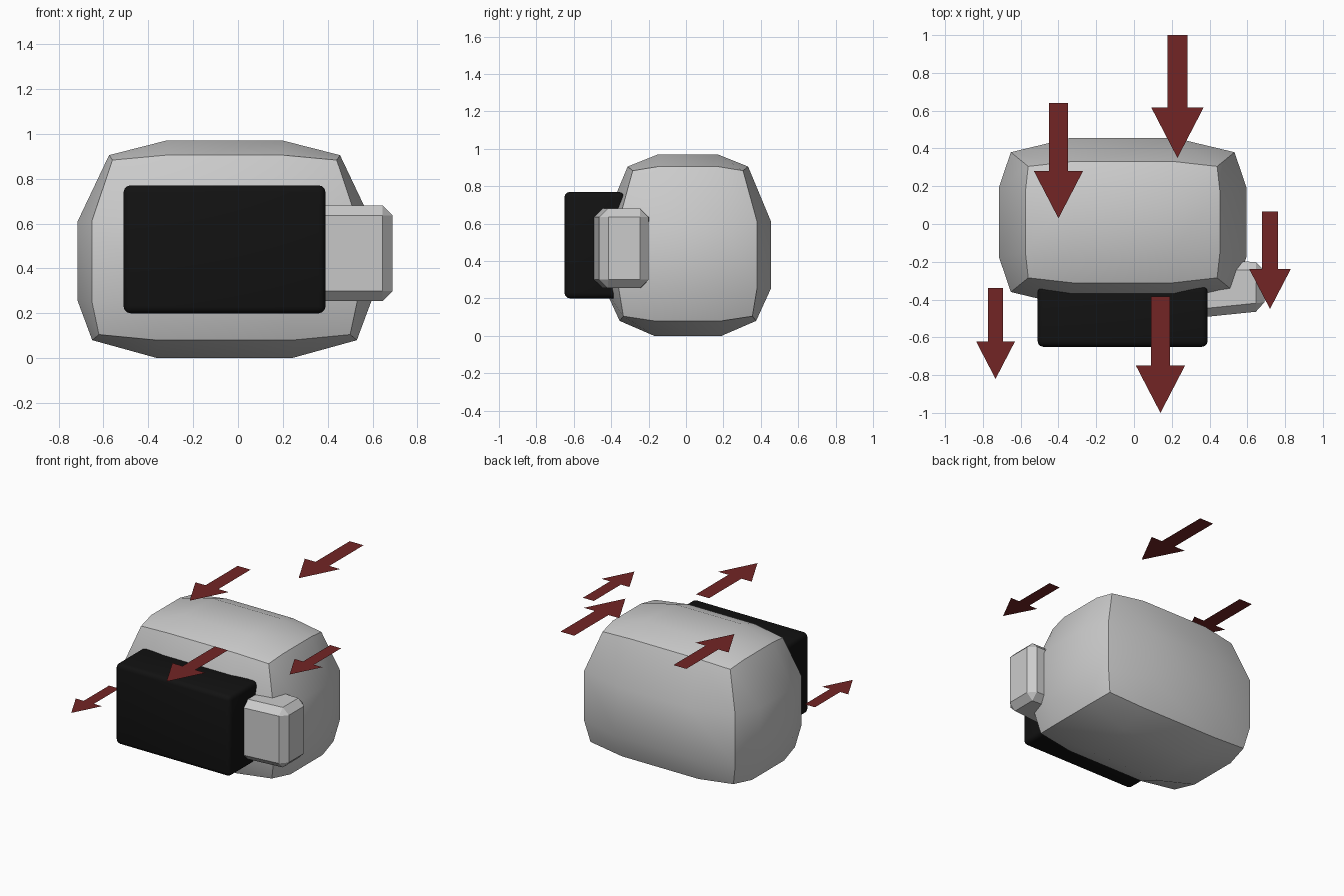
import bpy, bmesh, math

if "Cube" in bpy.data.objects:
    bpy.data.objects.remove(bpy.data.objects["Cube"])

def make_object(name, bm, mat=None):
    bmesh.ops.recalc_face_normals(bm, faces=bm.faces[:])
    me = bpy.data.meshes.new(name)
    bm.to_mesh(me)
    bm.free()
    ob = bpy.data.objects.new(name, me)
    bpy.context.collection.objects.link(ob)
    if mat:
        me.materials.append(mat)
    return ob

def material(name, rgb):
    m = bpy.data.materials.new(name)
    m.diffuse_color = (*rgb, 1)
    m.use_nodes = True
    m.node_tree.nodes["Principled BSDF"].inputs["Base Color"].default_value = m.diffuse_color
    return m

black = material("screen_black", (0.006, 0.006, 0.006))
red = material("arrow_red", (0.17, 0.018, 0.018))

# Bulging body: 3x3 patches per side, smooth patches with crisp borders
bm = bmesh.new()
bmesh.ops.create_cube(bm, size=2)
bmesh.ops.subdivide_edges(bm, edges=bm.edges[:], cuts=2, use_grid_fill=True)
sign = lambda v: math.copysign(1, v)
rim = set()
for v in bm.verts:
    x, y, z = v.co
    ex, ey, ez = (abs(c) > 0.9 for c in v.co)
    n = ex + ey + ez
    if n >= 2:
        rim.add(v)
    top = z > 0
    if ez:
        nz = ((0.97, 0.905, 0.883) if top else (0.0, 0.08, 0.105))[n - 1]
        fx, sx = (0.26, (0.515, 0.50)) if top else (0.30, (0.59, 0.56))
        fy, sy = (0.16, (0.322, 0.295)) if top else (0.18, (0.365, 0.345))
        nx = sx[n - 2] if ex else fx
        ny = sy[n - 2] if ey else fy
    else:
        nz = 0.61 if top else 0.255
        nx = (0.655 if n == 1 else 0.592) if ex else 0.28
        ny = (0.445 if n == 1 else 0.37) if ey else 0.185
    v.co = (-0.06 + sign(x) * nx, 0.01 + sign(y) * ny, nz)
for f in bm.faces:
    f.smooth = True
for e in bm.edges:
    e.smooth = not (e.verts[0] in rim and e.verts[1] in rim)
make_object("body", bm)

def box(name, lo, hi, bevel, segments, mat=None, taper=None):
    bm = bmesh.new()
    bmesh.ops.create_cube(bm, size=1)
    for v in bm.verts:
        right = v.co.x > 0
        v.co = [a + (c + 0.5) * (b - a) for a, b, c in zip(lo, hi, v.co)]
        if taper and right:
            v.co.y += taper[0] if v.co.y < (lo[1] + hi[1]) / 2 else -taper[1]
    bmesh.ops.bevel(bm, geom=bm.edges[:], offset=bevel, segments=segments,
                    profile=0.5, affect='EDGES')
    return make_object(name, bm, mat)

# Rounded dark screen
screen = box("screen", (-0.51, -0.65, 0.2), (0.39, -0.33, 0.77), 0.03, 3, black)
bpy.context.view_layer.objects.active = screen
screen.select_set(True)
bpy.ops.object.shade_smooth_by_angle(angle=math.radians(35))

# Chamfered side block
box("side_block", (0.25, -0.505, 0.255), (0.69, -0.19, 0.68), 0.045, 1,
    taper=(0.045, 0.012))

# Flat floating arrows: x, tail y, tip y, height
arrows = [(0.23, 1.0, 0.35, 1.19), (-0.40, 0.64, 0.03, 0.985),
          (0.72, 0.065, -0.45, 0.945), (-0.733, -0.34, -0.82, 0.425),
          (0.14, -0.385, -1.0, 0.95)]
for i, (x, tail, tip, z) in enumerate(arrows):
    L = tail - tip
    base, w, h = tip + 0.41 * L, 0.083 * L, 0.213 * L
    outline = [(-w, tail), (-w, base), (-h, base), (0, tip),
               (h, base), (w, base), (w, tail)]
    bm = bmesh.new()
    vs = [bm.verts.new((x + px, py, z)) for px, py in outline]
    bm.faces.new((vs[0], vs[1], vs[5], vs[6]))
    bm.faces.new((vs[1], vs[2], vs[3], vs[4], vs[5]))
    make_object(f"arrow_{i + 1}", bm, red)
